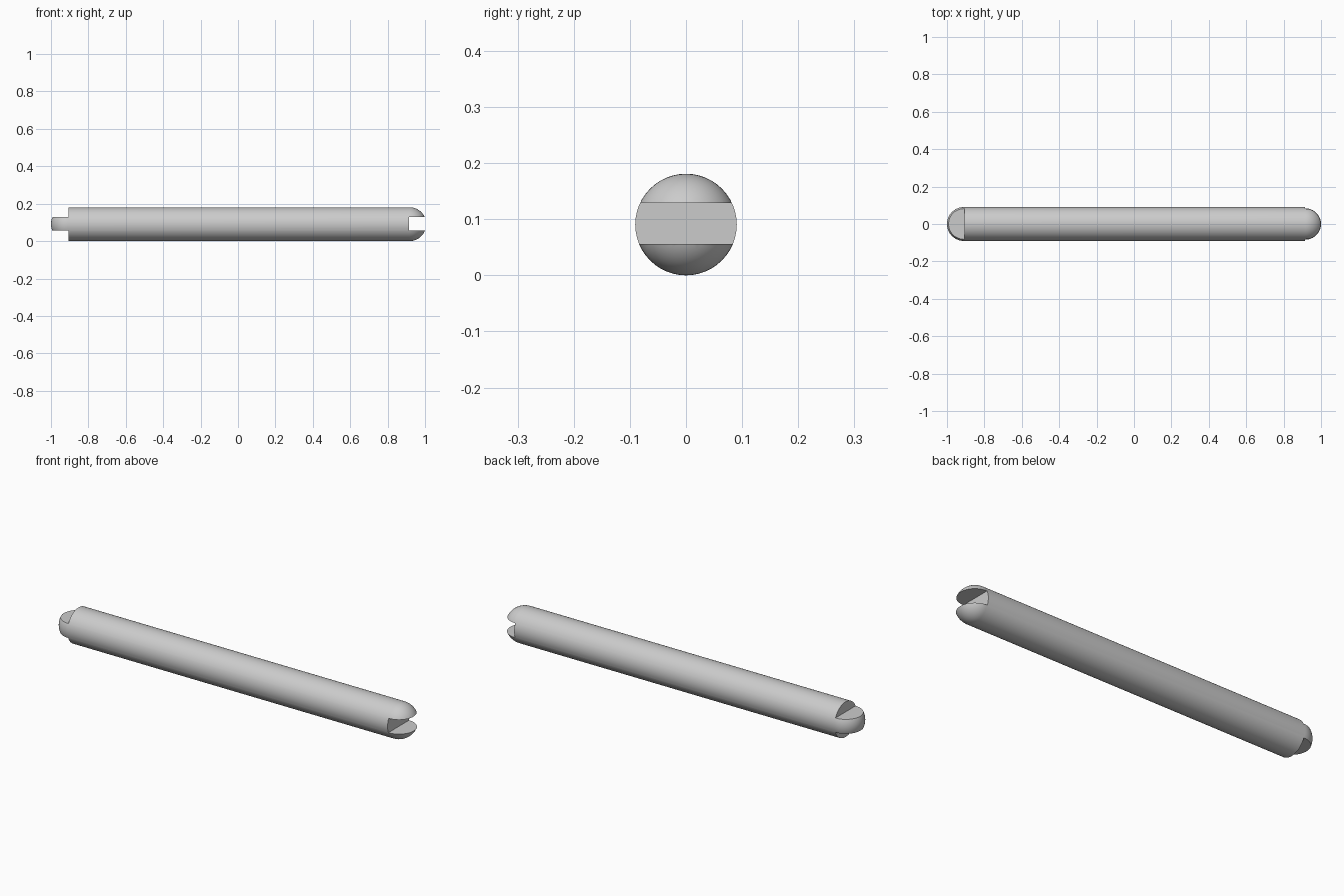
import bpy
import bmesh
import math
from mathutils import Matrix

old = bpy.data.objects.get("Cube")
if old:
    bpy.data.objects.remove(old, do_unlink=True)

R = 0.0905               # rod radius, also the height of its axis
LEFT, RIGHT = -0.9095, 0.9163   # centres of the rounded ends
LOW, HIGH = 0.056, 0.129        # tongue and slot heights
SEGMENTS, ARC = 48, 14

metal = bpy.data.materials.new("light_grey_metal")
metal.use_nodes = True
grey = (0.6, 0.6, 0.6, 1)
metal.diffuse_color = grey
metal.node_tree.nodes["Principled BSDF"].inputs["Base Color"].default_value = grey


def make_object(name, bm):
    mesh = bpy.data.meshes.new(name)
    bmesh.ops.recalc_face_normals(bm, faces=bm.faces[:])
    bm.to_mesh(mesh)
    bm.free()
    mesh.materials.append(metal)
    obj = bpy.data.objects.new(name, mesh)
    bpy.context.collection.objects.link(obj)
    return obj


def cut_box(target, x0, x1, z0, z1):
    bm = bmesh.new()
    bmesh.ops.create_cube(bm, size=1, matrix=Matrix.Translation(
        ((x0 + x1) / 2, 0, (z0 + z1) / 2)) @ Matrix.Diagonal((x1 - x0, 1, z1 - z0, 1)))
    cutter = make_object("cutter", bm)
    cutter.hide_render = True
    mod = target.modifiers.new("cut", "BOOLEAN")
    mod.operation = "DIFFERENCE"
    mod.solver = "EXACT"
    mod.object = cutter
    bpy.context.view_layer.objects.active = target
    bpy.ops.object.modifier_apply(modifier=mod.name)
    bpy.data.objects.remove(cutter, do_unlink=True)


# Rod: capsule profile turned around the long axis
angles = [math.pi / 2 * i / ARC for i in range(ARC + 1)]
profile = [(LEFT - R * math.cos(a), R * math.sin(a)) for a in angles]
profile += [(RIGHT + R * math.cos(a), R * math.sin(a)) for a in reversed(angles)]
bm = bmesh.new()
points = [bm.verts.new((x, 0, R + r)) for x, r in profile]
edges = [bm.edges.new(pair) for pair in zip(points, points[1:])]
bmesh.ops.spin(bm, geom=points + edges, cent=(0, 0, R), axis=(1, 0, 0),
               angle=math.tau, steps=SEGMENTS, use_duplicate=False)
bmesh.ops.remove_doubles(bm, verts=bm.verts[:], dist=0.0001)
rod = make_object("connecting_rod", bm)

# Tongue at one end, matching slot at the other
cut_box(rod, -1.2, LEFT + 0.002, HIGH, 0.5)
cut_box(rod, -1.2, LEFT + 0.002, -0.5, LOW)
cut_box(rod, RIGHT - 0.002, 1.2, LOW, HIGH)

# Smooth shading with crisp cut edges
bpy.ops.object.select_all(action="DESELECT")
rod.select_set(True)
bpy.context.view_layer.objects.active = rod
bpy.ops.object.shade_smooth_by_angle(angle=math.radians(30))
